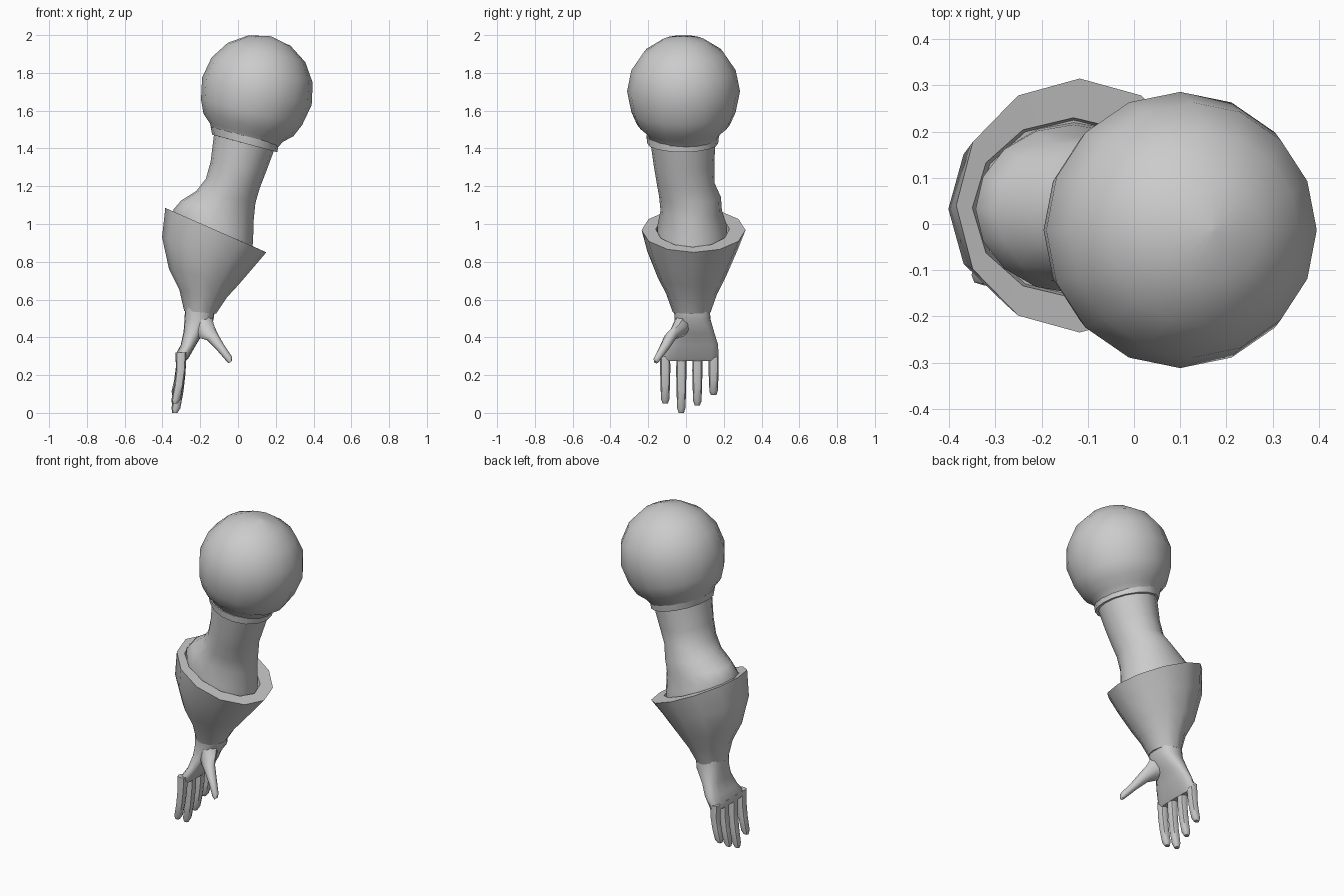
import bpy, bmesh
from math import cos, sin, pi, radians, copysign
from mathutils import Vector


def loft(name, rings, n=12, power=1.0, caps=True, closed=False, angle=40):
    """Skin oval rings. Ring = (xl, zl, xr, zr, y0, y1): left/right ends and depth range."""
    bm = bmesh.new()
    loops = []
    for xl, zl, xr, zr, y0, y1 in rings:
        loop = []
        for i in range(n):
            a = 2 * pi * i / n
            c = copysign(abs(cos(a)) ** power, cos(a))
            s = copysign(abs(sin(a)) ** power, sin(a))
            loop.append(bm.verts.new(((xl + xr) / 2 + (xr - xl) / 2 * c,
                                      (y0 + y1) / 2 + (y1 - y0) / 2 * s,
                                      (zl + zr) / 2 + (zr - zl) / 2 * c)))
        loops.append(loop)
    pairs = list(zip(loops, loops[1:]))
    if closed:
        pairs.append((loops[-1], loops[0]))
    for a, b in pairs:
        for i in range(n):
            j = (i + 1) % n
            bm.faces.new((a[i], a[j], b[j], b[i]))
    if caps and not closed:
        bm.faces.new(loops[0])
        bm.faces.new(loops[-1])
    bmesh.ops.recalc_face_normals(bm, faces=bm.faces)
    me = bpy.data.meshes.new(name)
    bm.to_mesh(me)
    bm.free()
    ob = bpy.data.objects.new(name, me)
    bpy.context.collection.objects.link(ob)
    bpy.ops.object.select_all(action='DESELECT')
    ob.select_set(True)
    bpy.context.view_layer.objects.active = ob
    bpy.ops.object.shade_smooth_by_angle(angle=radians(angle))
    return ob


# Puffed shoulder sleeve: a ball lathed on a tilted axis, gathered at the bottom
axis, side = Vector((0.243, 0.97)), Vector((0.97, -0.243))
centre, cy, R = Vector((0.1, 1.703)), -0.013, 0.299
profile = [(R * cos(a), R * sin(a)) for a in [0.02] + [pi * k / 8 for k in range(1, 6)]]
profile += [(-0.185, 0.245), (-0.225, 0.2), (-0.275, 0.172)]
rings = []
for t, r in profile:
    c = centre + axis * t
    l, q = c - side * r, c + side * r
    rings.append((l.x, l.y, q.x, q.y, cy - r, cy + r))
loft("puff_sleeve", rings, 16, angle=60)

# Tilted arm band
loft("sleeve_band", [
    (-0.145, 1.515, 0.215, 1.42, -0.21, 0.175),
    (-0.137, 1.473, 0.208, 1.38, -0.205, 0.17),
    (-0.12, 1.468, 0.19, 1.385, -0.185, 0.15),
    (-0.125, 1.51, 0.195, 1.425, -0.185, 0.15)], 16, closed=True)

# Upper arm swelling into the elbow
loft("upper_arm", [
    (-0.125, 1.49, 0.195, 1.40, -0.19, 0.155),
    (-0.145, 1.33, 0.15, 1.28, -0.17, 0.15),
    (-0.17, 1.24, 0.115, 1.19, -0.155, 0.152),
    (-0.22, 1.175, 0.092, 1.11, -0.142, 0.185),
    (-0.30, 1.125, 0.083, 1.02, -0.135, 0.19),
    (-0.343, 1.075, 0.08, 0.92, -0.15, 0.215),
    (-0.335, 1.0, 0.075, 0.85, -0.15, 0.22)], 16, angle=60)

# Flared glove cuff with a thick rim
loft("glove_cuff", [
    (-0.34, 1.02, 0.078, 0.845, -0.155, 0.225),
    (-0.35, 1.068, 0.088, 0.878, -0.16, 0.23),
    (-0.385, 1.085, 0.15, 0.85, -0.235, 0.315),
    (-0.402, 0.93, 0.09, 0.78, -0.205, 0.27),
    (-0.365, 0.76, 0.0, 0.675, -0.15, 0.21),
    (-0.31, 0.65, -0.06, 0.61, -0.105, 0.165),
    (-0.285, 0.54, -0.116, 0.525, -0.07, 0.13)], 12)

# Palm, seen edge-on from the front
loft("palm", [
    (-0.28, 0.56, -0.122, 0.55, -0.065, 0.125),
    (-0.283, 0.50, -0.13, 0.49, -0.06, 0.13),
    (-0.288, 0.43, -0.185, 0.42, -0.07, 0.15),
    (-0.303, 0.36, -0.222, 0.36, -0.1, 0.17),
    (-0.33, 0.31, -0.262, 0.29, -0.13, 0.172),
    (-0.325, 0.285, -0.275, 0.275, -0.13, 0.168)], 16, power=0.75, angle=50)

# Four fingers: (name, y, tip height)
for name, y, tip in (("index_finger", -0.11, 0.05), ("middle_finger", -0.025, 0.0),
                     ("ring_finger", 0.06, 0.04), ("little_finger", 0.146, 0.095)):
    rings = []
    for f, xl, xr, h in ((0, -0.33, -0.272, 0.026), (0.35, -0.329, -0.278, 0.027),
                         (0.65, -0.338, -0.289, 0.025), (0.92, -0.352, -0.305, 0.022),
                         (1, -0.348, -0.32, 0.014)):
        z = 0.32 + (tip - 0.32) * f
        rings.append((xl, z, xr, z, y - h, y + h))
    loft(name, rings, 8, power=0.85, angle=50)

# Thumb reaching forward and away from the palm
loft("thumb", [
    (-0.25, 0.46, -0.14, 0.52, -0.06, 0.05),
    (-0.215, 0.40, -0.127, 0.465, -0.085, 0.01),
    (-0.165, 0.385, -0.11, 0.425, -0.115, -0.045),
    (-0.11, 0.33, -0.075, 0.362, -0.142, -0.085),
    (-0.062, 0.275, -0.032, 0.298, -0.172, -0.132),
    (-0.048, 0.262, -0.032, 0.275, -0.168, -0.145)], 8, angle=50)
